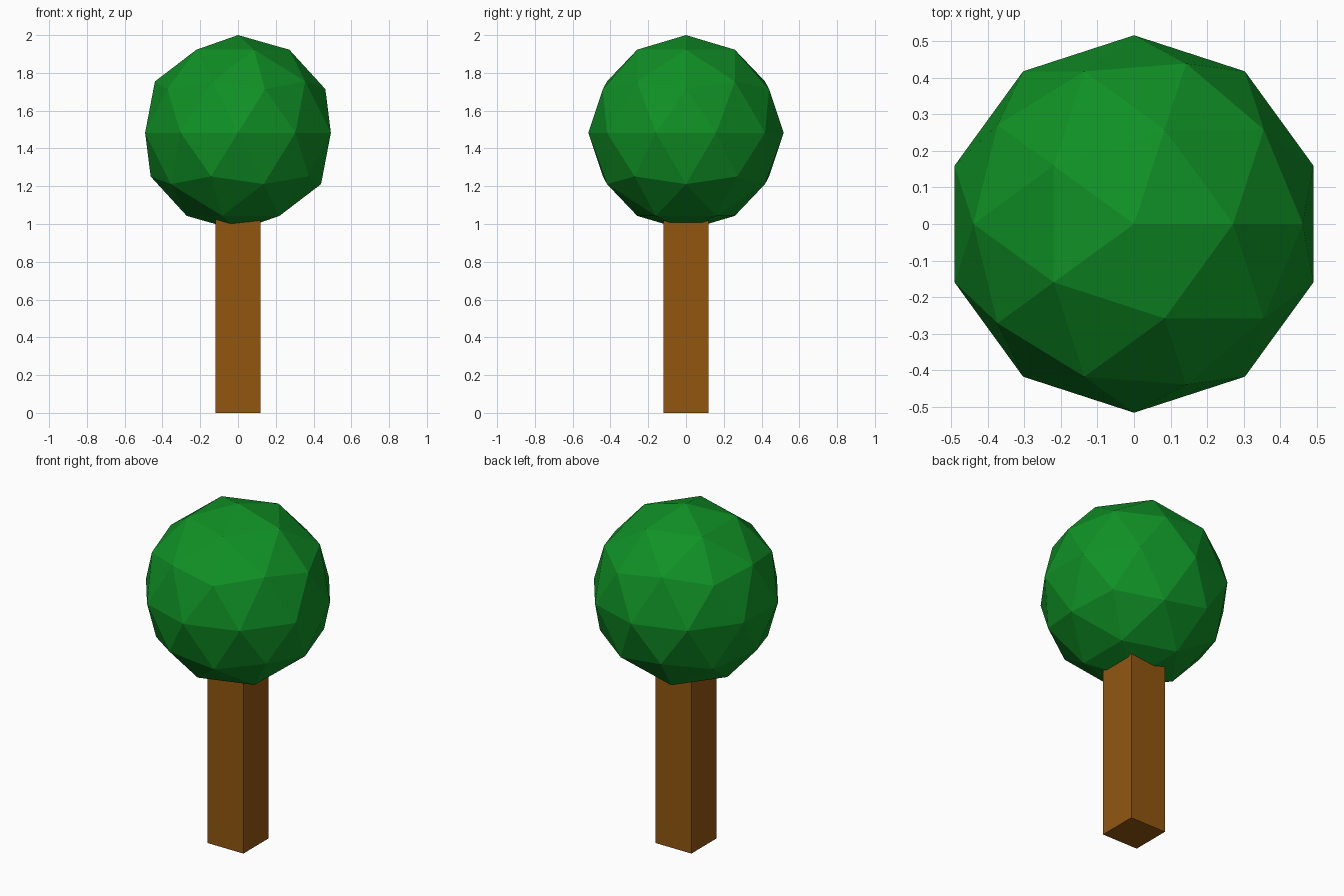
import bpy

if "Cube" in bpy.data.objects:
    bpy.data.objects.remove(bpy.data.objects["Cube"])


def material(name, colour):
    mat = bpy.data.materials.new(name)
    mat.diffuse_color = (*colour, 1.0)
    mat.use_nodes = True
    mat.node_tree.nodes["Principled BSDF"].inputs["Base Color"].default_value = mat.diffuse_color
    return mat


def finish(name, mat):
    obj = bpy.context.object
    obj.name = name
    obj.data.materials.append(mat)
    return obj


bark = material("bark_brown", (0.285, 0.094, 0.005))
leaf = material("leaf_green", (0.005, 0.28, 0.019))

# Square trunk, its top tucked into the canopy
half, top = 0.118, 1.05
bpy.ops.mesh.primitive_cube_add(size=1, location=(0, 0, top / 2))
trunk = finish("trunk", bark)
trunk.scale = (2 * half, 2 * half, top)
bpy.ops.object.transform_apply(location=False, rotation=False, scale=True)

# Faceted round canopy
radius = 0.517
bpy.ops.mesh.primitive_ico_sphere_add(subdivisions=2, radius=radius,
                                      location=(0, 0, 2 - radius))
finish("canopy", leaf)
